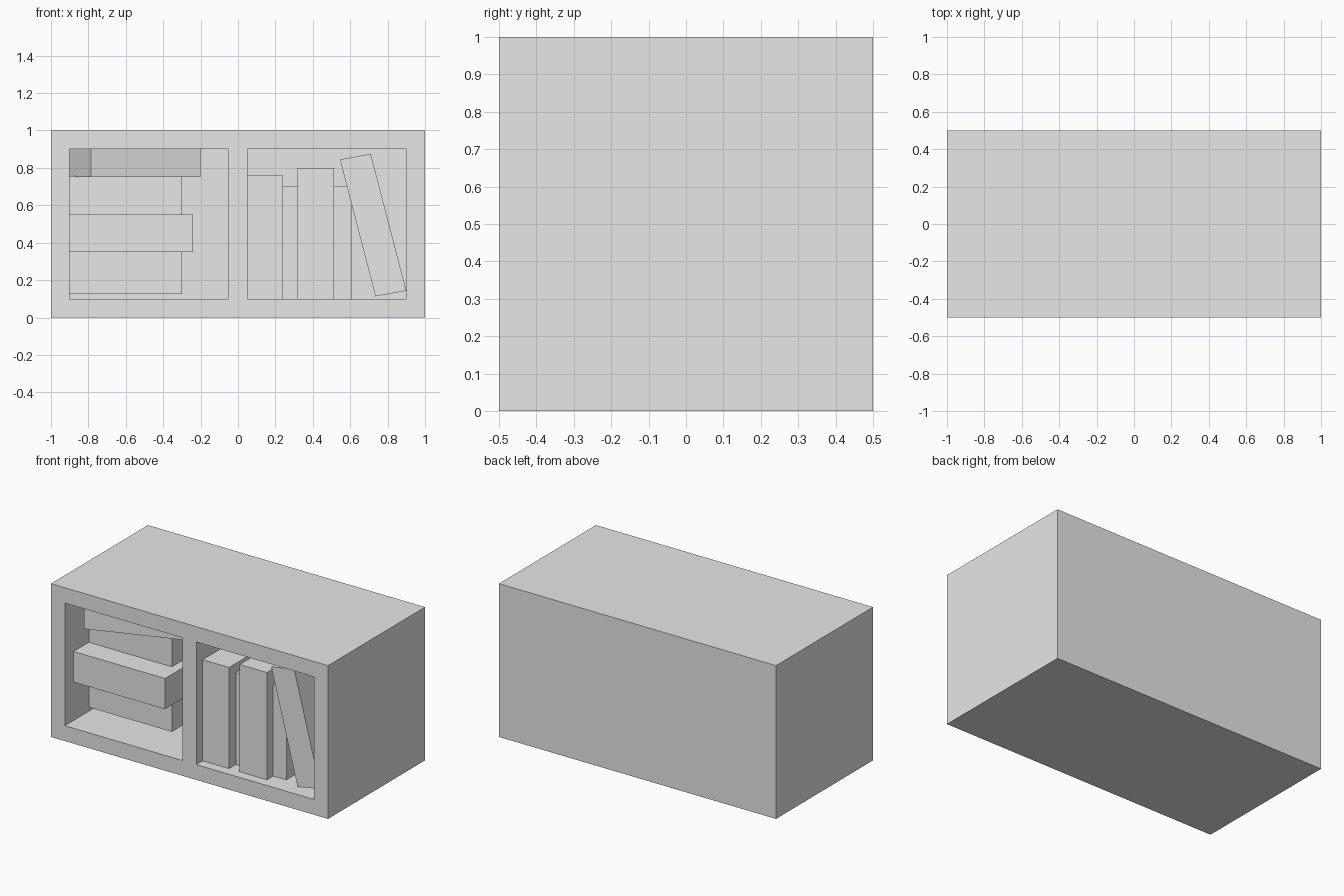
import bpy
import bmesh

if "Cube" in bpy.data.objects:
    bpy.data.objects.remove(bpy.data.objects["Cube"])

grey = bpy.data.materials.new("light_grey")
grey.diffuse_color = (0.8, 0.8, 0.8, 1.0)
grey.use_nodes = True
grey.node_tree.nodes["Principled BSDF"].inputs["Base Color"].default_value = grey.diffuse_color


def prism(name, base, offset):
    """Extrude a planar outline along an offset vector into a closed solid."""
    bm = bmesh.new()
    face = bm.faces.new([bm.verts.new(p) for p in base])
    ext = bmesh.ops.extrude_face_region(bm, geom=[face], use_keep_orig=True)
    moved = [v for v in ext["geom"] if isinstance(v, bmesh.types.BMVert)]
    bmesh.ops.translate(bm, verts=moved, vec=offset)
    bmesh.ops.recalc_face_normals(bm, faces=bm.faces)
    mesh = bpy.data.meshes.new(name)
    bm.to_mesh(mesh)
    bm.free()
    mesh.materials.append(grey)
    obj = bpy.data.objects.new(name, mesh)
    bpy.context.collection.objects.link(obj)
    return obj


def box(name, x0, x1, y0, y1, z0, z1):
    base = [(x0, y0, z0), (x1, y0, z0), (x1, y0, z1), (x0, y0, z1)]
    return prism(name, base, (0, y1 - y0, 0))


BACK = 0.4    # inner face of the case back
DEPTH = 0.6   # depth of a book

# Case with two open compartments
case = box("shelf_case", -1, 1, -0.5, 0.5, 0, 1)
for side, x0, x1 in (("left", -0.9, -0.05), ("right", 0.05, 0.9)):
    cutter = box(side + "_compartment_cutter", x0, x1, -0.6, BACK, 0.1, 0.9)
    cutter.hide_render = True
    cutter.hide_viewport = True
    cut = case.modifiers.new(side + "_compartment", "BOOLEAN")
    cut.operation = "DIFFERENCE"
    cut.solver = "EXACT"
    cut.object = cutter

# Books lying flat on the left, sunk slightly into the side wall
for name, x1, y0, z0, z1 in (
    ("flat_book_bottom", -0.30, -0.253, 0.126, 0.35),
    ("flat_book_middle", -0.24, -0.41, 0.35, 0.55),
    ("flat_book_upper", -0.30, -0.253, 0.55, 0.757),
):
    box(name, -0.92, x1, y0, y0 + DEPTH, z0, z1)

# Turned book on top of the pile, wedged under the ceiling
prism("turned_book",
      [(-0.785, -0.467, 0.75), (-0.20, -0.252, 0.75),
       (-0.38, 0.213, 0.75), (-0.965, -0.002, 0.75)],
      (0, 0, 0.19))

# Upright books on the right
for name, x0, x1, y0, z1 in (
    ("upright_book_1", 0.04, 0.24, -0.435, 0.76),
    ("upright_book_2", 0.24, 0.42, -0.365, 0.70),
    ("upright_book_3", 0.317, 0.513, -0.435, 0.80),
    ("upright_book_4", 0.42, 0.608, -0.37, 0.70),
):
    box(name, x0, x1, y0, y0 + DEPTH, 0.098, z1)

# Book leaning against the upright ones
prism("leaning_book",
      [(0.545, -0.435, 0.845), (0.735, -0.435, 0.113),
       (0.90, -0.435, 0.143), (0.71, -0.435, 0.875)],
      (0, DEPTH, 0))
